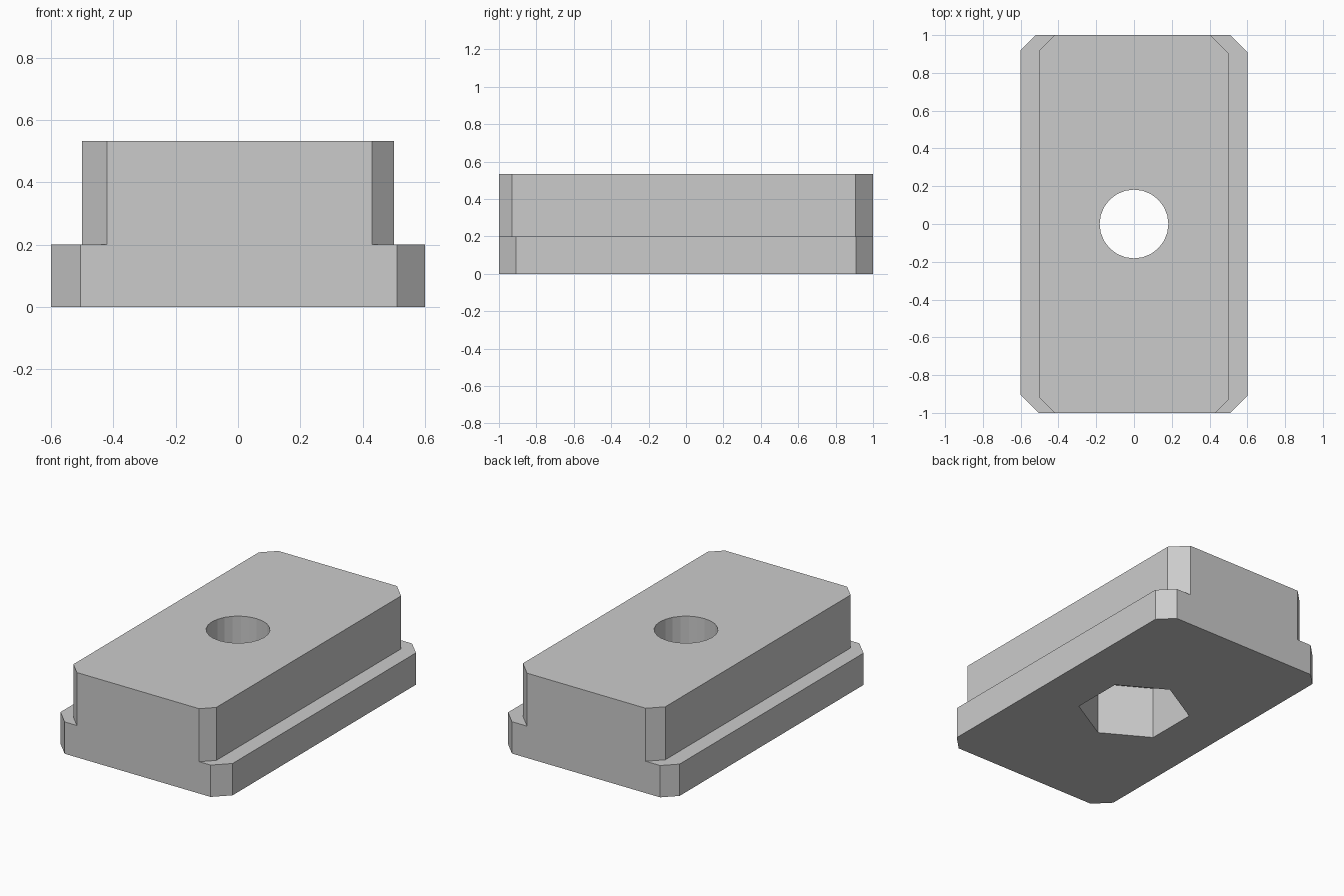
import bpy
import bmesh
from math import cos, sin, pi, radians

cube = bpy.data.objects.get("Cube")
if cube:
    bpy.data.objects.remove(cube, do_unlink=True)

grey = bpy.data.materials.new("light grey")
grey.use_nodes = True
grey.diffuse_color = (0.6, 0.6, 0.6, 1)
grey.node_tree.nodes["Principled BSDF"].inputs["Base Color"].default_value = (0.6, 0.6, 0.6, 1)


def prism(name, outline, bottom, top):
    """Extrude a counter-clockwise outline between two heights."""
    bm = bmesh.new()
    face = bm.faces.new([bm.verts.new((x, y, bottom)) for x, y in outline])
    ext = bmesh.ops.extrude_face_region(bm, geom=[face], use_keep_orig=True)
    moved = [g for g in ext["geom"] if isinstance(g, bmesh.types.BMVert)]
    bmesh.ops.translate(bm, verts=moved, vec=(0, 0, top - bottom))
    bmesh.ops.recalc_face_normals(bm, faces=bm.faces)
    mesh = bpy.data.meshes.new(name)
    bm.to_mesh(mesh)
    bm.free()
    mesh.materials.append(grey)
    obj = bpy.data.objects.new(name, mesh)
    bpy.context.collection.objects.link(obj)
    return obj


def plate(half, chamfers):
    """Rectangle with its own cut on each corner, from front left edge round."""
    a, b, c, d = chamfers
    return [(-half, -1 + a), (-half + a, -1), (half - b, -1), (half, -1 + b),
            (half, 1 - c), (half - c, 1), (-half + d, 1), (-half, 1 - d)]


def polygon(radius, sides):
    """Regular polygon with one corner on the y axis."""
    return [(radius * cos(pi / 2 + 2 * pi * i / sides),
             radius * sin(pi / 2 + 2 * pi * i / sides)) for i in range(sides)]


def combine(target, other, operation):
    mod = target.modifiers.new(operation.lower(), 'BOOLEAN')
    mod.operation = operation
    mod.solver = 'EXACT'
    mod.object = other
    bpy.context.view_layer.objects.active = target
    bpy.ops.object.modifier_apply(modifier=mod.name)
    bpy.data.objects.remove(other, do_unlink=True)


# Wide flange with the narrower block on top
body = prism("stepped_block", plate(0.6, (0.095, 0.09, 0.09, 0.08)), 0, 0.2)
upper = prism("upper_block", plate(0.5, (0.08, 0.07, 0.095, 0.08)), 0.2, 0.533)
combine(body, upper, 'UNION')

# Hexagonal nut pocket from below, round bore through the rest
combine(body, prism("nut_pocket", polygon(0.33, 6), -0.1, 0.333), 'DIFFERENCE')
combine(body, prism("bolt_hole", polygon(0.182, 24), -0.1, 0.7), 'DIFFERENCE')

# Merge coplanar faces left by the cuts
bm = bmesh.new()
bm.from_mesh(body.data)
bmesh.ops.remove_doubles(bm, verts=bm.verts, dist=0.0001)
bmesh.ops.dissolve_limit(bm, angle_limit=radians(1), verts=bm.verts, edges=bm.edges)
bm.to_mesh(body.data)
bm.free()
